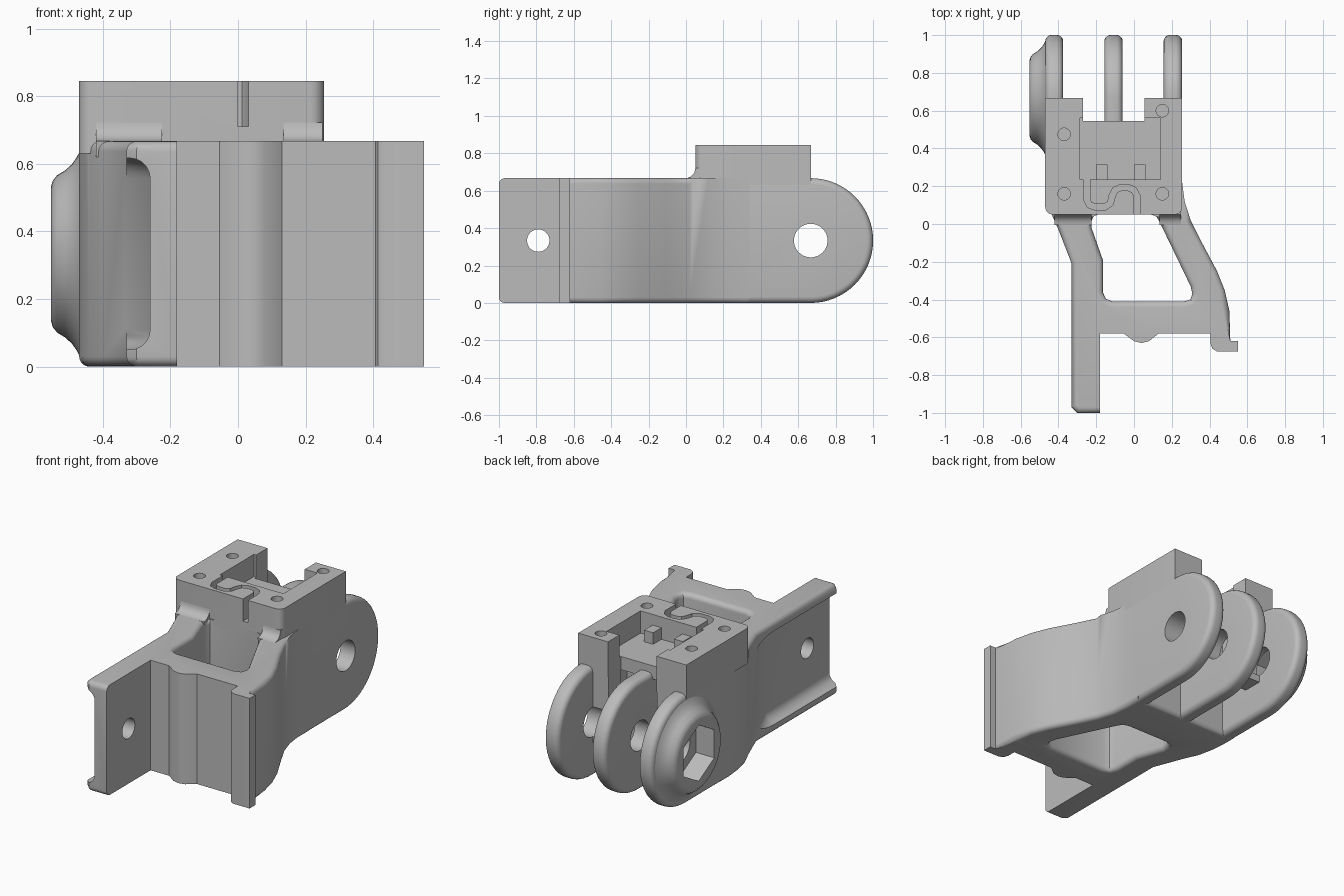
import bpy, bmesh
from math import sin, cos, pi, radians
from mathutils import Vector

if "Cube" in bpy.data.objects:
    bpy.data.objects.remove(bpy.data.objects["Cube"])

grey = bpy.data.materials.new("plain grey")
grey.use_nodes = True
grey.diffuse_color = (0.5, 0.5, 0.5, 1)
grey.node_tree.nodes["Principled BSDF"].inputs["Base Color"].default_value = (0.5, 0.5, 0.5, 1)

H = 0.667            # height of the frame
R = H / 2            # finger radius
PIVOT = (H, R)       # pivot axis in (y, z)
TOP = 0.845
FLOOR = 0.71         # floor of the pocket and groove


def finish(name, bm):
    bmesh.ops.recalc_face_normals(bm, faces=bm.faces)
    mesh = bpy.data.meshes.new(name)
    bm.to_mesh(mesh)
    bm.free()
    mesh.materials.append(grey)
    ob = bpy.data.objects.new(name, mesh)
    bpy.context.collection.objects.link(ob)
    return ob


def prism(name, pts, lo, hi, axis="z"):
    """Extrude a flat outline: (x, y) along z or (y, z) along x."""
    bm = bmesh.new()
    place = (lambda a, b: (a, b, lo)) if axis == "z" else (lambda a, b: (lo, a, b))
    face = bm.faces.new([bm.verts.new(place(*p)) for p in pts])
    new = bmesh.ops.extrude_face_region(bm, geom=[face])["geom"]
    step = Vector((0, 0, hi - lo)) if axis == "z" else Vector((hi - lo, 0, 0))
    bmesh.ops.translate(bm, vec=step, verts=[v for v in new if isinstance(v, bmesh.types.BMVert)])
    return finish(name, bm)


def box(name, x0, x1, y0, y1, z0, z1):
    return prism(name, [(x0, y0), (x1, y0), (x1, y1), (x0, y1)], z0, z1)


def ring(c, r, n=40, start=0.0):
    return [(c[0] + r * cos(start + 2 * pi * i / n), c[1] + r * sin(start + 2 * pi * i / n))
            for i in range(n)]


def cut(ob, *cutters):
    for c in cutters:
        c.hide_render = True
        mod = ob.modifiers.new("cut", "BOOLEAN")
        mod.operation, mod.solver, mod.object = "DIFFERENCE", "EXACT", c
        with bpy.context.temp_override(object=ob, active_object=ob):
            bpy.ops.object.modifier_apply(modifier=mod.name)
    return ob


def drop(*obs):
    for o in obs:
        bpy.data.objects.remove(o)


def bevel(ob, width, rule, segments=5):
    """Round the sharp edges whose midpoint and direction pass the rule."""
    bm = bmesh.new()
    bm.from_mesh(ob.data)
    edges = []
    for e in bm.edges:
        a, b = e.verts[0].co, e.verts[1].co
        if len(e.link_faces) == 2 and e.calc_face_angle(0) > radians(50) and rule((a + b) / 2, (b - a).normalized()):
            edges.append(e)
    bmesh.ops.bevel(bm, geom=edges, offset=width, segments=segments, profile=0.5,
                    affect="EDGES", clamp_overlap=False)
    bm.to_mesh(ob.data)
    bm.free()


# Frame: two arms, crossbar, end plate and hooked tab in one plan outline
outline = [(.255, .34), (.255, .22), (.268, .12), (.3, .02), (.36, -.1), (.44, -.25),
           (.48, -.35), (.505, -.46), (.51, -.62), (.55, -.62), (.55, -.675), (.44, -.675),
           (.415, -.66), (.405, -.635), (.405, -.58), (.13, -.58), (.08, -.62), (.04, -.63),
           (0, -.62), (-.055, -.58), (-.18, -.58), (-.18, -1), (-.3, -1), (-.33, -.97),
           (-.33, -.21), (-.4, -.03), (-.44, .06), (-.462, .16), (-.47, .24), (-.47, .34)]
window = [(-.19, .05), (.09, .05), (.118, .04), (.135, .012), (.3, -.33), (.309, -.37),
          (.298, -.4), (.265, -.41), (-.115, -.41), (-.15, -.395), (-.165, -.36),
          (-.165, -.19), (-.225, -.02), (-.225, .015), (-.215, .04)]
frame = prism("frame", outline, 0, H)
window_cutter = prism("window_cutter", window, -.1, 1)
cut(frame, window_cutter)


def frame_rim(mid, d):
    if abs(d.z) > .1 or (mid.y < -.575 and mid.x > -.2):
        return False
    return mid.z < .1 or mid.y < .035


bevel(frame, .03, frame_rim)

# Recess that leaves flanges along the top and bottom of the end plate
recess = prism("recess_cutter", [(-.335, -.197), (-.26, -.39), (-.26, -1.1), (-.6, -1.1), (-.6, -.197)],
               .05, H - .05)
bevel(recess, .06, lambda m, d: abs(d.z) < .1 and m.x > -.4 and m.y > -1.05)
plate_hole = prism("plate_hole_cutter", ring((-.79, R), .06), -.5, 0, "x")
cut(frame, recess, plate_hole)
drop(window_cutter, recess, plate_hole)

# Pivot fingers with rounded rims
bore = prism("bore_cutter", ring(PIVOT, .09), -1, 1, "x")
arc = [(PIVOT[0] + R * cos(a), PIVOT[1] + R * sin(a)) for a in [pi * (i / 32 - .5) for i in range(33)]]
parts = [frame]
for name, x0, x1 in (("right_finger", -.47, -.375), ("middle_finger", -.157, -.06),
                     ("left_finger", .157, .255)):
    finger = prism(name, [(.25, 0)] + arc + [(.25, H)], x0, x1, "x")
    bevel(finger, .033, lambda m, d: abs(d.x) < .1 and m.y > .26)
    parts.append(cut(finger, bore))

# Support columns beside the outer fingers
for name, x0, x1 in (("right_column", -.385, -.27), ("left_column", .055, .165)):
    parts.append(cut(box(name, x0, x1, .545, .665, .2, .7), bore))

# Flared nut boss with a hexagonal socket
bm = bmesh.new()
loops = []
for x, r in ((-.44, .3), (-.47, .3), (-.478, .285), (-.492, .265), (-.512, .247),
             (-.535, .233), (-.548, .217), (-.553, .2)):
    loops.append([bm.verts.new((x, y, z)) for y, z in ring(PIVOT, r, 48)])
for a, b in zip(loops, loops[1:]):
    for i in range(48):
        bm.faces.new((a[i], a[i - 1], b[i - 1], b[i]))
bm.faces.new(loops[0])
bm.faces.new(loops[-1])
boss = finish("nut_boss", bm)
hexagon = prism("hex_cutter", ring(PIVOT, .17, 6, pi / 2), -.7, -.43, "x")
cut(boss, hexagon, bore)
cut(parts[1], hexagon)
parts.append(boss)
drop(hexagon, bore)

# Upper block with pocket, rear notch, screw holes and wire groove
block = box("upper_block", -.47, .255, .05, .668, .63, TOP)
bevel(block, .04, lambda m, d: abs(d.z) > .9 and m.y < .1)
path = [Vector(p) for p in ((-.25, .26), (-.25, .13), (-.235, .1), (-.205, .09), (-.155, .09),
                            (-.125, .11), (-.115, .15), (-.1, .18), (-.07, .193), (-.03, .193),
                            (0, .18), (.015, .15), (.015, -.05))]
sides = ([], [])
for i, p in enumerate(path):
    t0 = (p - path[max(i - 1, 0)]).normalized()
    t1 = (path[min(i + 1, len(path) - 1)] - p).normalized()
    t = (t0 + t1).normalized()
    n = Vector((-t.y, t.x)) * .0165
    sides[0].append(tuple(p + n))
    sides[1].append(tuple(p - n))
cutters = [box("pocket_cutter", -.285, .14, .235, .56, FLOOR, 1),
           box("notch_cutter", -.27, .055, .545, .8, .5, 1),
           prism("groove_cutter", sides[0] + sides[1][::-1], FLOOR, 1)]
for c in ((-.37, .475), (.15, .6), (-.37, .16), (.15, .16)):
    cutters.append(prism("screw_cutter", ring(c, .033, 24), .74, 1))
cut(block, *cutters)
drop(*cutters)
parts.append(block)

# Small locating pegs on the pocket floor
for name, x in (("right_peg", -.2), ("left_peg", 0)):
    parts.append(box(name, x, x + .06, .23, .315, FLOOR - .02, .78))

# Concave fillets where the arms meet the block
cove = [(.08, .62), (0, .62), (-.005, H)]
cove += [(-.005 + .055 * sin(a), H + .055 * (1 - cos(a))) for a in [pi / 2 * i / 6 for i in range(1, 7)]]
cove += [(.08, H + .055)]
for name, x0, x1 in (("right_fillet", -.42, -.225), ("left_fillet", .135, .25)):
    parts.append(prism(name, cove, x0, x1, "x"))

# Smooth curved faces, keep hard edges
bpy.ops.object.select_all(action="DESELECT")
for ob in parts:
    ob.select_set(True)
bpy.context.view_layer.objects.active = frame
bpy.ops.object.shade_smooth_by_angle(angle=radians(32))
